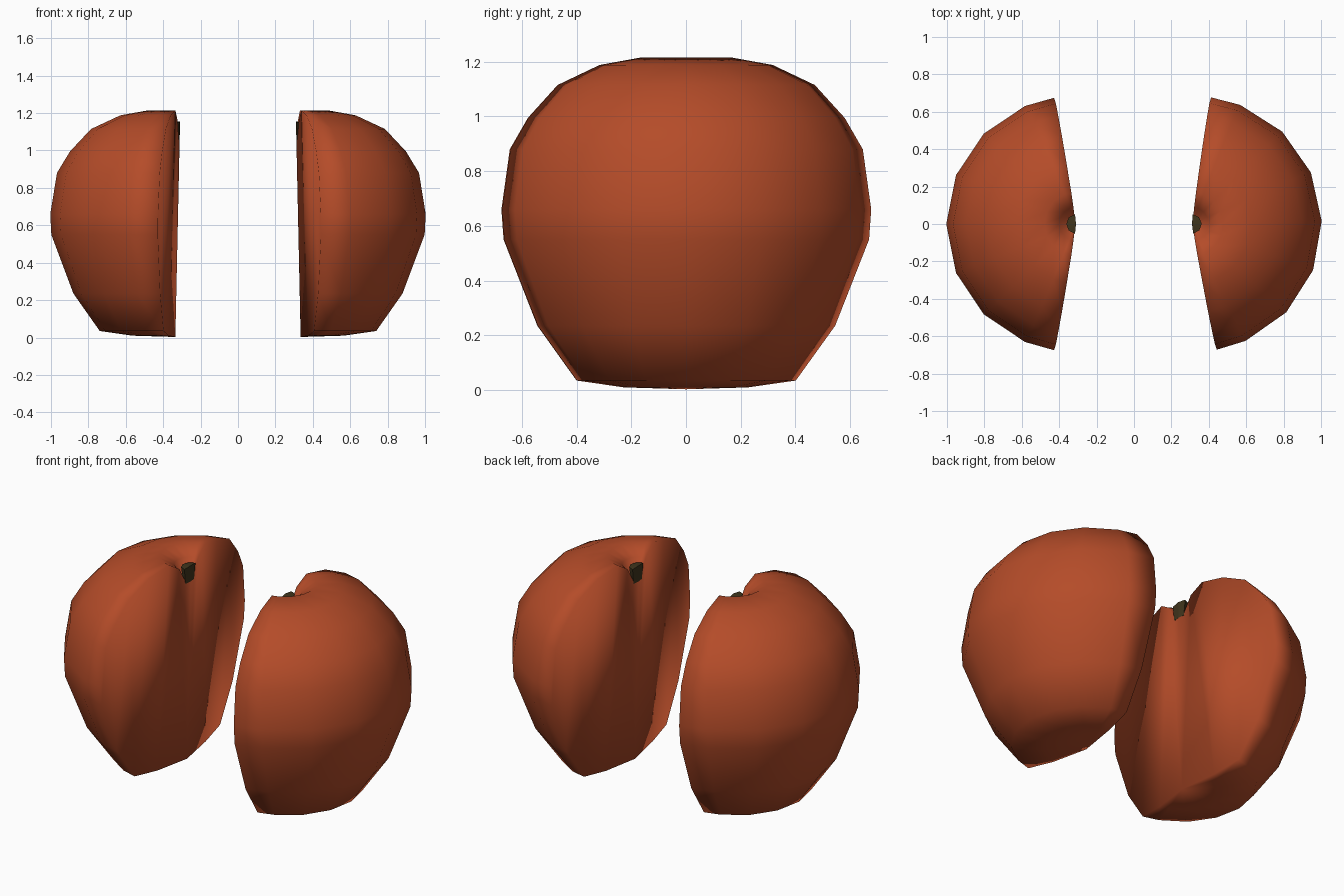
import bpy, bmesh, math

if "Cube" in bpy.data.objects:
    bpy.data.objects.remove(bpy.data.objects["Cube"])

def material(name, rgb):
    m = bpy.data.materials.new(name)
    m.diffuse_color = (*rgb, 1)
    m.use_nodes = True
    m.node_tree.nodes["Principled BSDF"].inputs["Base Color"].default_value = m.diffuse_color
    return m

SKIN = material("red brown skin", (0.46, 0.072, 0.022))
STEM = material("dark olive stem", (0.05, 0.035, 0.012))

# Half profile of the fruit (radius, height), from dimple to base
PROFILE = [(0.045, 1.085), (0.09, 1.165), (0.17, 1.215), (0.32, 1.188), (0.475, 1.115),
           (0.585, 0.995), (0.652, 0.88), (0.683, 0.66), (0.675, 0.55), (0.55, 0.235),
           (0.405, 0.035), (0.23, 0.01)]
ANGLES = [-81, -67.5, -45, -22.5, 0, 22.5, 45, 67.5, 81]

def axis_x(z):
    # the inner ridge leans very slightly
    return 0.335 - 0.025 * z / 1.15

def wedge(name, profile, top, bottom, angles, side, mat, turn=0.0):
    """Closed wedge swept around a vertical ridge, on side +1 or -1."""
    bm = bmesh.new()
    def vert(r, z, a):
        t = math.radians(a + turn)
        return bm.verts.new((side * (axis_x(z) + r * math.cos(t)), side * r * math.sin(t), z))
    t, b = vert(0, top, 0), vert(0, bottom, 0)
    cols = [[vert(r, z, a) for r, z in profile] for a in angles]
    for c, d in zip(cols, cols[1:]):
        bm.faces.new((t, c[0], d[0]))
        bm.faces.new((b, d[-1], c[-1]))
        for i in range(len(profile) - 1):
            bm.faces.new((c[i], c[i + 1], d[i + 1], d[i]))
    # flat cut faces
    bm.faces.new([t, b] + cols[0][::-1])
    bm.faces.new([b, t] + cols[-1])
    bmesh.ops.triangulate(bm, faces=[f for f in bm.faces if len(f.verts) > 4])
    bmesh.ops.recalc_face_normals(bm, faces=bm.faces[:])
    for f in bm.faces:
        f.smooth = len(profile) > 2
    me = bpy.data.meshes.new(name)
    bm.to_mesh(me)
    bm.free()
    me.materials.append(mat)
    ob = bpy.data.objects.new(name, me)
    bpy.context.collection.objects.link(ob)
    return ob

for label, side, turn in (("left", -1, 0), ("right", 1, 1.3)):
    # fruit half
    wedge(label + "_fruit_half", PROFILE, 1.075, 0.003, ANGLES, side, SKIN, turn)
    # half stem stub in the dimple
    wedge(label + "_stem", [(0.052, 1.15), (0.04, 1.06)], 1.155, 1.06,
          [-84, -42, 0, 42, 84], side, STEM, turn)
